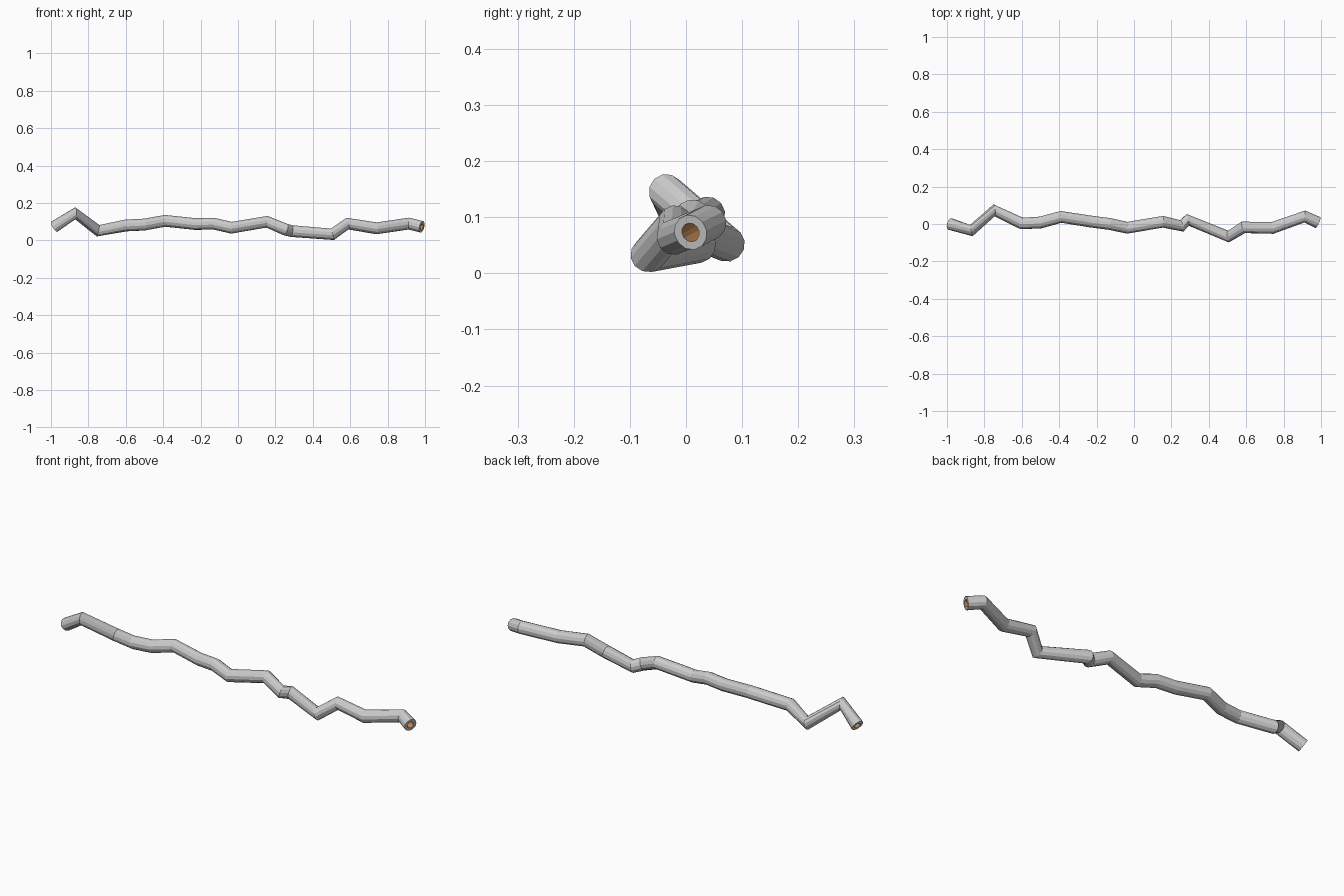
import bpy, bmesh
from math import cos, sin, pi
from mathutils import Vector

if "Cube" in bpy.data.objects:
    bpy.data.objects.remove(bpy.data.objects["Cube"])

# Centre line of the crooked pipe
PATH = [Vector(p) for p in [
    (-.983, 0, .073), (-.87, -.035, .145), (-.748, .073, .052), (-.60, .003, .08),
    (-.50, .008, .085), (-.39, .038, .105), (-.23, .013, .088), (-.13, 0, .09),
    (-.035, -.02, .068), (.155, .012, .10), (.255, -.01, .058), (.287, .022, .05),
    (.505, -.067, .033), (.585, -.018, .09), (.74, -.021, .065), (.913, .04, .09),
    (.983, .008, .073)]]
SIDES, R_OUT, R_IN = 12, .032, .017


def rings(bm, radius):
    """Carry a ring along the path, each one on the bisecting plane of its bend."""
    dirs = [(b - a).normalized() for a, b in zip(PATH, PATH[1:])]
    tans = [dirs[0]] + [(a + b).normalized() for a, b in zip(dirs, dirs[1:])] + [dirs[-1]]
    up = Vector((0, 0, 1))
    out = []
    for p, t in zip(PATH, tans):
        up = (up - t * up.dot(t)).normalized()
        side = t.cross(up)
        out.append([bm.verts.new(p + radius * (side * cos(a) + up * sin(a)))
                    for a in (2 * pi * k / SIDES for k in range(SIDES))])
    return out


def bridge(bm, a, b, flip=False):
    for k in range(SIDES):
        j = (k + 1) % SIDES
        f = [a[k], b[k], b[j], a[j]]
        bm.faces.new(f[::-1] if flip else f)


def finish(name, bm):
    me = bpy.data.meshes.new(name)
    bm.to_mesh(me)
    bm.free()
    ob = bpy.data.objects.new(name, me)
    bpy.context.collection.objects.link(ob)
    return ob


# Grey outer shell with annular ends
bm = bmesh.new()
outer = rings(bm, R_OUT)
for a, b in zip(outer, outer[1:]):
    bridge(bm, a, b)
inner = rings(bm, R_IN)
bridge(bm, inner[0], outer[0])
bridge(bm, outer[-1], inner[-1])
for v in [v for v in bm.verts if not v.link_faces]:
    bm.verts.remove(v)
finish("pipe_shell", bm)

# Copper-coloured bore, facing inwards
bm = bmesh.new()
inner = rings(bm, R_IN)
for a, b in zip(inner, inner[1:]):
    bridge(bm, a, b, flip=True)
bore = finish("pipe_bore", bm)
copper = bpy.data.materials.new("copper")
copper.diffuse_color = (.50, .24, .09, 1)
copper.use_nodes = True
copper.node_tree.nodes["Principled BSDF"].inputs["Base Color"].default_value = copper.diffuse_color
bore.data.materials.append(copper)
